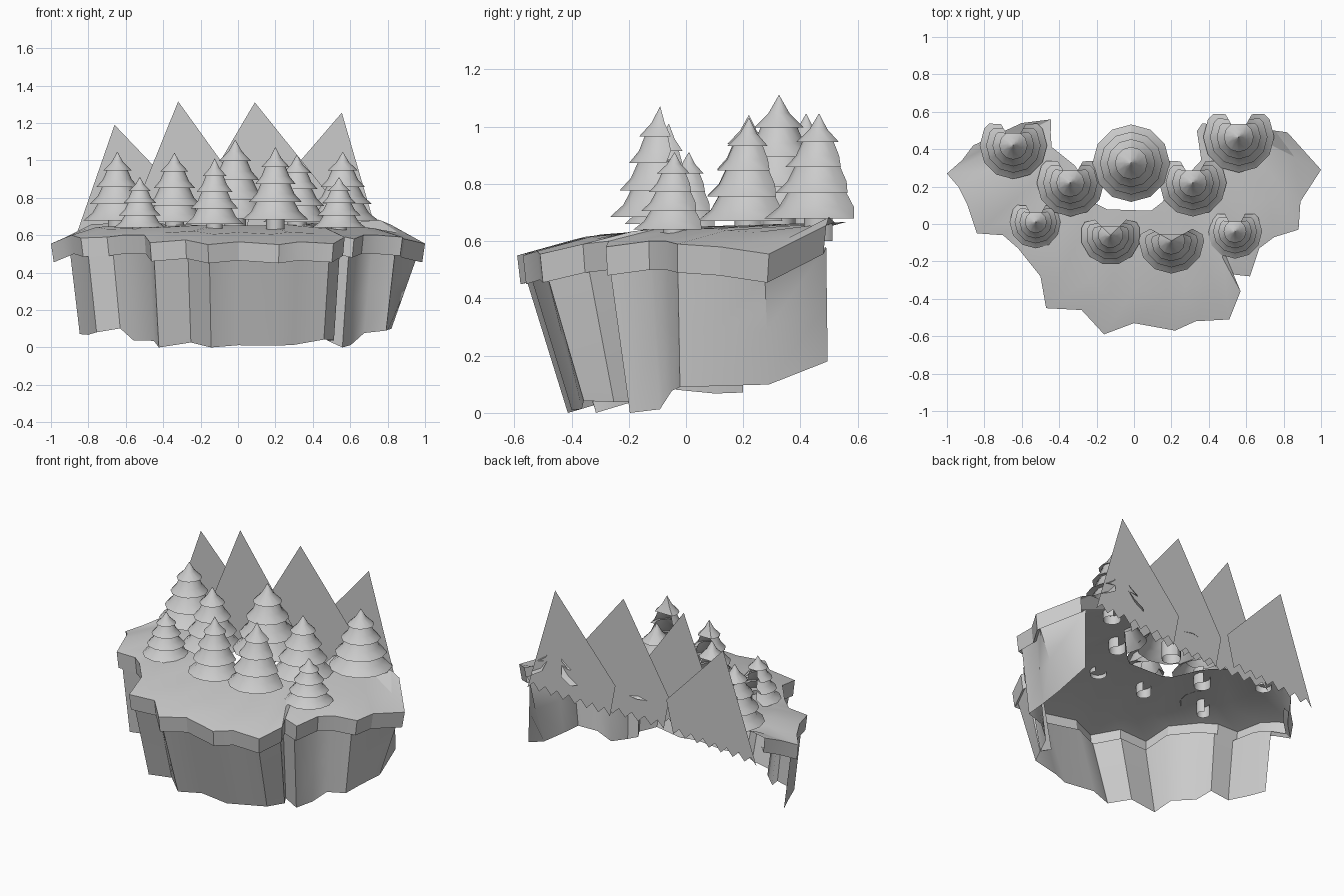
import bpy, bmesh, math, random
from mathutils import Vector

if "Cube" in bpy.data.objects:
    bpy.data.objects.remove(bpy.data.objects["Cube"])

random.seed(4)


def make(name, verts, faces, smooth=None):
    me = bpy.data.meshes.new(name)
    me.from_pydata([tuple(v) for v in verts], [], faces)
    ob = bpy.data.objects.new(name, me)
    bpy.context.collection.objects.link(ob)
    if smooth:
        bpy.ops.object.select_all(action='DESELECT')
        bpy.context.view_layer.objects.active = ob
        ob.select_set(True)
        bpy.ops.object.shade_smooth_by_angle(angle=math.radians(smooth))
    return ob


def strips(rows):
    # join neighbouring rows of equal length with quads
    n = len(rows[0])
    verts = [v for r in rows for v in r]
    faces = [(j * n + i, j * n + i + 1, (j + 1) * n + i + 1, (j + 1) * n + i)
             for j in range(len(rows) - 1) for i in range(n - 1)]
    return verts, faces


def sample(path, t):
    # point at length fraction t of a polyline
    lens = [(b - a).length for a, b in zip(path, path[1:])]
    d = t * sum(lens)
    for a, b, l in zip(path, path[1:], lens):
        if d <= l + 1e-6:
            return a.lerp(b, d / l)
        d -= l
    return path[-1].copy()


# plateau rim, walked from back left round the front to back right
rim = [Vector(p) for p in [
    (-.86, .42, .62), (-.92, .34, .59), (-1, .27, .555), (-.94, .2, .58),
    (-.89, .1, .6), (-.84, -.05, .585), (-.7, -.06, .59), (-.62, -.13, .6),
    (-.5, -.28, .6), (-.47, -.45, .56), (-.28, -.46, .575), (-.16, -.59, .55),
    (0, -.53, .565), (.22, -.57, .55), (.33, -.52, .565), (.51, -.51, .555),
    (.57, -.36, .59), (.53, -.27, .6), (.62, -.28, .58), (.67, -.13, .6),
    (.75, -.07, .6), (.88, -.03, .59), (.89, .12, .58), (1, .29, .555), (.82, .49, .655)]]
# open back edge of the plateau
back = [Vector((x, y, .65 + .03 * y)) for x, y in [
    (-.6, .54), (-.44, .56), (-.45, .42), (-.3, .3), (-.19, .08),
    (.12, .07), (.15, .12), (.36, .34), (.33, .54), (.6, .52)]]
n = len(rim)
inner = [sample(back, i / (n - 1)) for i in range(n)]
mid = [a.lerp(b, .3) + Vector((0, 0, .025)) for a, b in zip(rim, inner)]
lip = [Vector((p.x * .985, p.y * .98, p.z - .1)) for p in rim]
tuck = [Vector((p.x * .955, p.y * .95, p.z - .075)) for p in rim]
tuck[-1].y = .49
make("plateau", *strips([tuck, lip, rim, mid, inner]), smooth=25)

# cliff wall leaning inward to a ragged foot
foot = []
for i, p in enumerate(rim):
    z = .03 if abs(p.x) < .68 else .09
    z += random.uniform(-.025, .015)
    x = max(-.85, min(.82, p.x * .9))
    foot.append(Vector((x, p.y * (.7 if p.y < 0 else 1), max(0, z))))
foot[9].z = foot[11].z = foot[18].z = 0
foot[-1] = Vector((.79, .495, .18))
half = [a.lerp(b, .5) for a, b in zip(tuck, foot)]
make("cliff_wall", *strips([r[3:] for r in (foot, half, tuck)]), smooth=35)


# flat mountain backdrops with a ragged lower edge
def mountain(i, y, left, top, x0, x1, z0, z1):
    teeth = []
    count = 7
    for k in range(1, count * 2):
        t = k / (count * 2)
        teeth.append((x0 + (x1 - x0) * t, y, z0 + (z1 - z0) * t + (.045 if k % 2 else 0)))
    pts = [(x0, y, z0)] + teeth + [(x1, y, z1)]
    pts += [(x, y, z) for x, z in top]
    if left:
        pts.append((left[0], y, left[1]))
    make(f"mountain_{i}", pts, [tuple(range(len(pts)))])


mountain(1, .56, None, [(-.25, .76), (-.66, 1.19)], -.9, -.3, .5, .55)
mountain(2, .48, None, [(.08, .76), (-.32, 1.315)], -.63, .02, .55, .55)
mountain(3, .515, (-.24, .75), [(.5, .8), (.09, 1.31)], -.2, .45, .54, .54)
mountain(4, .555, (.12, .75), [(.555, 1.255)], .16, .755, .54, .57)

# fir trees: stacked flared skirts, hidden back sector left out
SIDES = 12
LIPS = [(.27, .42), (.51, .62), (.76, .81), (1, 1)]


def tree(i, x, y, tip, base, r, cut):
    prof = [(0.001, tip)]
    h = tip - base
    for k, (t, w) in enumerate(LIPS):
        t0 = LIPS[k - 1][0] if k else 0
        w0 = LIPS[k - 1][1] * .68 if k else 0
        if k:
            prof.append((w0 * r, tip - (t0 - .03) * h))
        prof.append(((w0 + (w - w0) * .42) * r, tip - (t0 + (t - t0) * .55) * h))
        prof.append((w * r, tip - t * h))
    # cut is the number of missing sides, centred on the back
    steps = SIDES - cut
    start = math.pi / 2 + math.pi * cut / SIDES

    def ring(rad, z):
        return [Vector((x + rad * math.cos(start + k * 2 * math.pi / SIDES),
                        y + rad * math.sin(start + k * 2 * math.pi / SIDES), z))
                for k in range(steps + 1)]

    rows = []
    for j, (rad, z) in enumerate(prof):
        row = ring(rad, z)
        if cut and j > 3 and j % 3 == 2:
            # saw-toothed open edges
            for e, nb in ((0, 1), (-1, -2)):
                row[e] = row[e].lerp(row[nb], .6)
        rows.append(row)
    verts, faces = strips(rows)
    # close the back of the topmost tier
    if cut:
        for j in range(2):
            a = (j + 1) * (steps + 1) - 1
            b = j * (steps + 1)
            faces.append((a, b, b + steps + 1, a + steps + 1))
    make(f"fir_{i}", verts, faces, smooth=40)
    trunk = [ring(.28 * r, base + .03), ring(.28 * r, base - .08)]
    make(f"trunk_{i}", *strips(trunk), smooth=40)


for i, t in enumerate([
        (-.645, .42, 1.045, .68, .18, 2), (-.34, .22, 1.04, .67, .18, 2),
        (-.015, .325, 1.11, .69, .207, 0), (.315, .22, 1.03, .67, .18, 2),
        (.56, .465, 1.045, .68, .19, 2), (-.525, .01, .91, .64, .14, 2),
        (-.125, -.06, 1.01, .66, .16, 3), (.20, -.09, 1.07, .685, .175, 4),
        (.54, -.04, .91, .64, .145, 2)]):
    tree(i + 1, *t)
bpy.ops.object.select_all(action='DESELECT')
